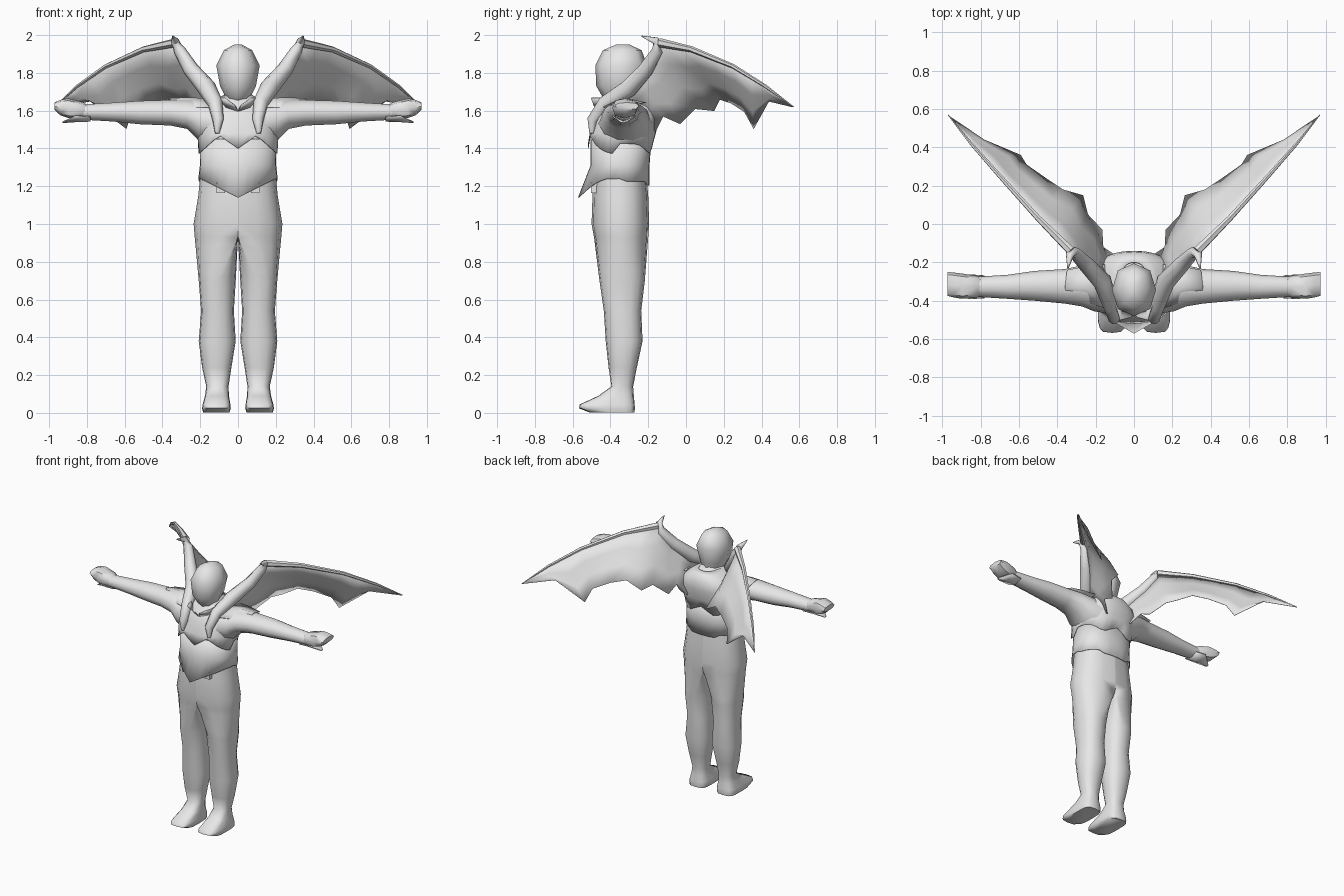
import bpy, bmesh, math
from mathutils import Vector

grey = bpy.data.materials.new("plain_grey")
grey.diffuse_color = (0.8, 0.8, 0.8, 1)


def finish(name, bm, mirror=False, angle=50, thick=0):
    bmesh.ops.recalc_face_normals(bm, faces=bm.faces)
    me = bpy.data.meshes.new(name)
    bm.to_mesh(me)
    bm.free()
    me.shade_smooth()
    me.set_sharp_from_angle(angle=math.radians(angle))
    me.materials.append(grey)
    ob = bpy.data.objects.new(name, me)
    bpy.context.collection.objects.link(ob)
    if thick:
        ob.modifiers.new("thickness", 'SOLIDIFY').thickness = thick
    if mirror:
        ob.modifiers.new("mirror", 'MIRROR').use_mirror_merge = False
    return ob


def loft(name, rings, caps=(True, True), closed=True, **kw):
    bm = bmesh.new()
    vs = [[bm.verts.new(p) for p in r] for r in rings]
    n = len(vs[0])
    for a, b in zip(vs, vs[1:]):
        for i in range(n if closed else n - 1):
            j = (i + 1) % n
            bm.faces.new((a[i], a[j], b[j], b[i]))
    if closed and caps[0]:
        bm.faces.new(vs[0])
    if closed and caps[1]:
        bm.faces.new(vs[-1])
    return finish(name, bm, **kw)


def angles(n):
    return [2 * math.pi * i / n for i in range(n)]


def flat_ring(z, x0, x1, y0, y1, n=12, power=0.85, clamp=False):
    """Horizontal rounded ring between the given extents."""
    out = []
    for a in angles(n):
        c, s = math.cos(a), math.sin(a)
        x = (x0 + x1) / 2 + (x1 - x0) / 2 * math.copysign(abs(c) ** power, c)
        y = (y0 + y1) / 2 + (y1 - y0) / 2 * math.copysign(abs(s) ** power, s)
        out.append((max(0, x) if clamp else x, y, z))
    return out


def side_ring(x, y0, y1, z0, z1, n=10, power=1.0):
    """Ring across the arm, in the yz plane."""
    return [(x, p[0], p[1]) for p in flat_ring(0, y0, y1, z0, z1, n, power)]


def blend(a, b, t):
    return [Vector(p).lerp(Vector(q), t) for p, q in zip(a, b)]


def tube(name, pts, radii, n=8, **kw):
    pts = [Vector(p) for p in pts]
    rings = []
    for i, p in enumerate(pts):
        d = (pts[min(i + 1, len(pts) - 1)] - pts[max(i - 1, 0)]).normalized()
        u = d.cross(Vector((1, -0.6, 0.1))).normalized()
        v = d.cross(u)
        rings.append([p + radii[i] * (u * math.cos(a) + v * math.sin(a)) for a in angles(n)])
    return loft(name, rings, **kw)


# head
loft("head", [flat_ring(z, -w, w, y0, y1, 8, 0.9) for z, w, y0, y1 in (
    (1.63, 0.05, -0.40, -0.25), (1.67, 0.065, -0.44, -0.24), (1.73, 0.095, -0.475, -0.23),
    (1.84, 0.115, -0.48, -0.205), (1.92, 0.075, -0.44, -0.235), (1.95, 0.02, -0.37, -0.30))], angle=80)

# trousers: upper rings are half of the hips, lower rings become a leg and a foot
hips = [flat_ring(z, -w, w, y0, y1, 16, 0.85, True) for z, w, y0, y1 in (
    (1.26, 0.20, -0.49, -0.21), (1.15, 0.21, -0.495, -0.20), (1.0, 0.235, -0.50, -0.195),
    (0.93, 0.229, -0.487, -0.20))]
legs = [flat_ring(z, x0, x1, y0, y1, 16, p) for z, x0, x1, y0, y1, p in (
    (0.70, 0.012, 0.208, -0.458, -0.218, 0.85),
    (0.54, 0.022, 0.195, -0.435, -0.237, 0.85), (0.38, 0.012, 0.208, -0.425, -0.23, 0.85),
    (0.24, 0.035, 0.19, -0.41, -0.26, 0.85), (0.14, 0.05, 0.168, -0.395, -0.28, 0.85),
    (0.09, 0.048, 0.175, -0.465, -0.276, 0.7), (0.045, 0.04, 0.187, -0.562, -0.272, 0.5),
    (0.025, 0.038, 0.19, -0.568, -0.27, 0.5), (0.002, 0.045, 0.185, -0.51, -0.273, 0.5))]
join = [blend(hips[-1], legs[0], t) for t in (0.2, 0.4, 0.6, 0.8)]
loft("leg", hips + join + legs, mirror=True, angle=75)

# torso under the jacket
loft("torso", [flat_ring(z, -w, w, y0, y1, 16) for z, w, y0, y1 in (
    (1.2, 0.195, -0.49, -0.21), (1.38, 0.19, -0.49, -0.20), (1.48, 0.21, -0.50, -0.17),
    (1.57, 0.22, -0.48, -0.15), (1.62, 0.18, -0.45, -0.16), (1.655, 0.11, -0.41, -0.19),
    (1.70, 0.055, -0.39, -0.24))])


def skirted(name, rows, hem, n=32):
    """Open garment layer whose lowest ring follows a hem rule."""
    rings = [flat_ring(*r, n) for r in rows]
    rings[0] = [hem(*p) for p in rings[0]]
    return loft(name, rings, caps=(False, False), thick=0.004)


# waistcoat with a pointed front hem
def waist_hem(x, y, z):
    if y < -0.35:
        k = max(0, 1 - abs(x) / 0.2)
        return (x, y - 0.06 * k * k, 1.24 - 0.10 * k)
    return (x, y, 1.225 if abs(x) > 0.12 else 1.205)


skirted("waistcoat", [(1.22, -0.21, 0.21, -0.512, -0.193), (1.31, -0.202, 0.202, -0.505, -0.193),
                      (1.45, -0.203, 0.203, -0.505, -0.183)], waist_hem)


# short jacket: the front hem dips at the middle and at the sides
def jacket_hem(x, y, z):
    if y < -0.35:
        return (x, y, 1.40 + 0.7 * abs(x) if abs(x) < 0.1 else 1.47 - 0.9 * (abs(x) - 0.1))
    return (x, y, 1.40 + 0.025 * math.cos(x * 30))


skirted("jacket", [(1.4, -0.212, 0.212, -0.52, -0.178), (1.48, -0.215, 0.215, -0.51, -0.16),
                   (1.56, -0.222, 0.222, -0.487, -0.14), (1.62, -0.185, 0.185, -0.455, -0.145),
                   (1.66, -0.12, 0.12, -0.42, -0.165), (1.685, -0.07, 0.07, -0.40, -0.20)], jacket_hem)

# collar points at the throat
loft("collar", [[(0.0, -0.465, 1.60), (0.06, -0.45, 1.62), (0.10, -0.37, 1.64)],
                [(0.015, -0.485, 1.63), (0.07, -0.50, 1.67), (0.105, -0.38, 1.67)]],
     closed=False, mirror=True, thick=0.006)

# belt pouches under the waistcoat hem
loft("belt_pouch", [[(0.07, y, 1.165), (0.115, y, 1.165), (0.115, y, 1.22), (0.07, y, 1.22)]
                    for y in (-0.503, -0.47)], mirror=True)

# sleeves
loft("sleeve", [side_ring(*r) for r in (
    (0.12, -0.47, -0.17, 1.40, 1.645), (0.21, -0.455, -0.19, 1.44, 1.655), (0.27, -0.43, -0.215, 1.50, 1.66),
    (0.36, -0.415, -0.235, 1.518, 1.66), (0.52, -0.40, -0.245, 1.525, 1.655), (0.66, -0.39, -0.265, 1.54, 1.645),
    (0.82, -0.38, -0.275, 1.55, 1.635))], mirror=True)

# shoulder tabs
loft("shoulder_tab", [[(0.15, -0.44, 1.62), (0.25, -0.41, 1.62), (0.35, -0.40, 1.625)],
                      [(0.15, -0.33, 1.665), (0.25, -0.33, 1.67), (0.36, -0.33, 1.667)],
                      [(0.15, -0.21, 1.645), (0.25, -0.22, 1.645), (0.35, -0.24, 1.64)]],
     closed=False, mirror=True, thick=0.005)

# hands: blocky mitts narrowing to a flat edge
loft("hand", [side_ring(*r, 8, 0.75) for r in (
    (0.775, -0.35, -0.30, 1.585, 1.615), (0.82, -0.385, -0.27, 1.555, 1.645), (0.90, -0.39, -0.258, 1.562, 1.665),
    (0.94, -0.383, -0.253, 1.575, 1.657), (0.972, -0.375, -0.25, 1.605, 1.643))], mirror=True)

# pointed cuff running out under the hand
loft("cuff_point", [[(0.78, -0.385, 1.57), (0.78, -0.33, 1.548), (0.78, -0.27, 1.57)],
                    [(0.86, -0.39, 1.575), (0.86, -0.33, 1.545), (0.86, -0.265, 1.575)],
                    [(0.93, -0.34, 1.542), (0.93, -0.33, 1.54), (0.93, -0.32, 1.542)]],
     closed=False, mirror=True, thick=0.006)

# wing limb from the chest over the shoulder, with the hooked claw
tube("wing_limb", [(0.11, -0.50, 1.48), (0.105, -0.495, 1.55), (0.12, -0.43, 1.64), (0.165, -0.30, 1.72),
                   (0.25, -0.21, 1.82), (0.31, -0.15, 1.92), (0.335, -0.16, 1.97), (0.345, -0.235, 1.995)],
     [0.012, 0.03, 0.04, 0.05, 0.042, 0.032, 0.022, 0.003], mirror=True)

# leading edge bone
lead = [(0.33, -0.14, 1.96), (0.50, 0.03, 1.925), (0.70, 0.25, 1.835), (0.85, 0.42, 1.73), (0.97, 0.57, 1.62)]
tube("wing_bone", lead, [0.024, 0.016, 0.012, 0.009, 0.002], n=6, mirror=True)

# ragged membrane: top edge follows limb and bone, lower edge is jagged
top = [(0.13, -0.34, 1.68), (0.20, -0.25, 1.77), (0.27, -0.18, 1.86), (0.33, -0.14, 1.96), (0.42, -0.055, 1.945),
       (0.50, 0.03, 1.925), (0.60, 0.14, 1.885), (0.70, 0.25, 1.835), (0.79, 0.35, 1.775), (0.88, 0.46, 1.70), (0.97, 0.57, 1.62)]
low = [(0.10, -0.16, 1.49), (0.16, -0.12, 1.57), (0.165, -0.03, 1.53), (0.24, 0.05, 1.61), (0.265, 0.15, 1.60),
       (0.37, 0.18, 1.66), (0.46, 0.24, 1.64), (0.56, 0.31, 1.595), (0.59, 0.36, 1.505), (0.78, 0.44, 1.65), (0.967, 0.566, 1.62)]
rows = []
for t in (0, 0.33, 0.67, 1):
    bow = 0.006 * math.sin(math.pi * t)
    rows.append([Vector(a).lerp(Vector(b), t) + Vector((bow, -bow, 0)) * min(1, 2 - 2 * i / 10)
                 for i, (a, b) in enumerate(zip(top, low))])
loft("wing_membrane", rows, closed=False, mirror=True, thick=0.003, angle=60)
